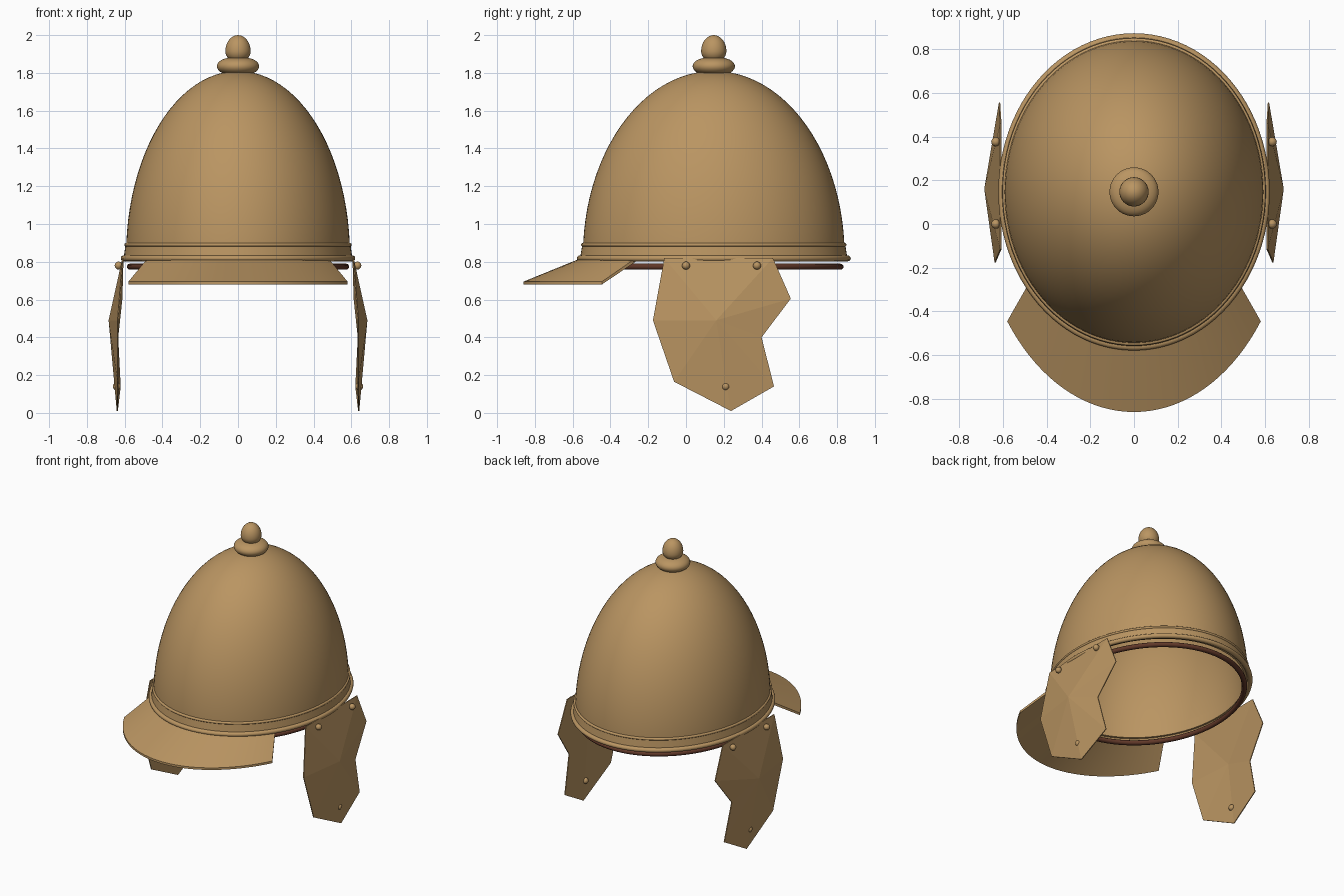
import bpy, bmesh
from math import sin, cos, pi, radians

if "Cube" in bpy.data.objects:
    bpy.data.objects.remove(bpy.data.objects["Cube"])

CY = 0.147            # helmet axis in y
RX, RY = 0.593, 0.693  # bowl radii


def material(name, rgb):
    m = bpy.data.materials.new(name)
    m.use_nodes = True
    m.diffuse_color = (*rgb, 1)
    bsdf = m.node_tree.nodes["Principled BSDF"]
    bsdf.inputs["Base Color"].default_value = (*rgb, 1)
    bsdf.inputs["Roughness"].default_value = 0.6
    return m


bronze = material("bronze", (0.49, 0.30, 0.122))
leather = material("dark leather", (0.12, 0.04, 0.022))


def finish(name, bm, mat, smooth=True):
    bmesh.ops.remove_doubles(bm, verts=bm.verts, dist=1e-5)
    bmesh.ops.recalc_face_normals(bm, faces=bm.faces)
    me = bpy.data.meshes.new(name)
    bm.to_mesh(me)
    bm.free()
    ob = bpy.data.objects.new(name, me)
    bpy.context.collection.objects.link(ob)
    me.materials.append(mat)
    if smooth:
        bpy.ops.object.select_all(action="DESELECT")
        ob.select_set(True)
        bpy.context.view_layer.objects.active = ob
        bpy.ops.object.shade_smooth_by_angle(angle=radians(35))
    return ob


def lathe(name, profile, rx, ry, mat, closed=False, steps=96):
    """Spin (radius, z) points round an elliptical axis."""
    bm = bmesh.new()
    rings = [[bm.verts.new((r * rx * sin(a), CY - r * ry * cos(a), z)) for r, z in profile]
             for a in (2 * pi * i / steps for i in range(steps))]
    n = len(profile)
    for i in range(steps):
        a, b = rings[i], rings[(i + 1) % steps]
        for j in range(n if closed else n - 1):
            k = (j + 1) % n
            bm.faces.new((a[j], b[j], b[k], a[k]))
    bmesh.ops.dissolve_degenerate(bm, dist=1e-6, edges=bm.edges)
    return finish(name, bm, mat)


def bead(name, s, z, minor, mat, height=None):
    """Elliptical ring with a round section."""
    h = height or minor
    section = [(s + minor / RX * cos(t), z + h * sin(t))
               for t in (2 * pi * i / 12 for i in range(12))]
    return lathe(name, section, RX, RY, mat, closed=True)


# Bowl: outer and inner shell joined at the rim
angles = [pi / 2 * i / 24 for i in range(25)]
outer = [(cos(t), 0.83 + 0.98 * sin(t)) for t in angles]
inner = [(0.975 * cos(t), 0.83 + 0.96 * sin(t)) for t in reversed(angles)]
lathe("bowl", outer + inner + [outer[0]], RX, RY, bronze)

# Rim band, beads and inner lining ring
lathe("rim_band", [(0.97, 0.815), (1.022, 0.815), (1.014, 0.85), (1.006, 0.885), (0.97, 0.885)],
      RX, RY, bronze, closed=True)
bead("rim_flange", 1.02, 0.818, 0.016, bronze)
bead("rim_upper_bead", 1.0, 0.89, 0.009, bronze)
bead("lining_ring", 0.965, 0.774, 0.016, leather)

# Crown knob: flattened collar and egg-shaped tip
collar = [(0.112 * cos(t) ** 0.7 if abs(t) < 1.57 else 0, 1.835 + 0.047 * sin(t))
          for t in (-pi / 2 + pi * i / 16 for i in range(17))]
lathe("knob_collar", collar, 1, 1, bronze, steps=40)
tip = [(0.067 * cos(t) if abs(t) < 1.57 else 0, 1.915 + (0.085 if t > 0 else 0.06) * sin(t))
       for t in (-pi / 2 + pi * i / 16 for i in range(17))]
lathe("knob_tip", tip, 1, 1, bronze, steps=40)

# Visor: sloping strip between two elliptical arcs
bm = bmesh.new()
columns = []
for i in range(37):
    a = radians(-54 + 108 * i / 36)
    columns.append([bm.verts.new((rx * sin(a), CY - ry * cos(a), z)) for rx, ry, z in
                    ((0.59, 0.70, 0.82), (0.717, 1.007, 0.695),
                     (0.717, 1.007, 0.68), (0.59, 0.70, 0.802))])
for a, b in zip(columns, columns[1:]):
    for j in range(4):
        k = (j + 1) % 4
        bm.faces.new((a[j], b[j], b[k], a[k]))
bm.faces.new(columns[0])
bm.faces.new(columns[-1])
finish("visor", bm, bronze)

# Cheek guards: faceted plates raised to a central point, with rivets
OUTLINE = [(0.612, -0.115, 0.82), (0.638, -0.175, 0.49), (0.638, -0.063, 0.165),
           (0.642, 0.238, 0.01), (0.627, 0.466, 0.14), (0.64, 0.40, 0.40),
           (0.618, 0.555, 0.605), (0.612, 0.46, 0.82)]
RIVETS = [(0.632, 0.0, 0.78), (0.632, 0.376, 0.78), (0.642, 0.21, 0.14)]

for side, label in ((1, "left"), (-1, "right")):
    bm = bmesh.new()
    edge = [bm.verts.new((side * x, y, z)) for x, y, z in OUTLINE]
    rear = [bm.verts.new((side * (x - 0.006), y, z)) for x, y, z in OUTLINE]
    peak = bm.verts.new((side * 0.685, 0.16, 0.49))
    hollow = bm.verts.new((side * 0.655, 0.16, 0.49))
    for i in range(len(edge)):
        j = (i + 1) % len(edge)
        bm.faces.new((edge[i], edge[j], peak))
        bm.faces.new((rear[j], rear[i], hollow))
        bm.faces.new((edge[j], edge[i], rear[i], rear[j]))
    finish(label + "_cheek_guard", bm, bronze, smooth=False)
    for n, (x, y, z) in enumerate(RIVETS):
        bm = bmesh.new()
        bmesh.ops.create_uvsphere(bm, u_segments=16, v_segments=10, radius=0.021)
        bmesh.ops.translate(bm, verts=bm.verts, vec=(side * x, y, z))
        finish(f"{label}_rivet_{n + 1}", bm, bronze)
